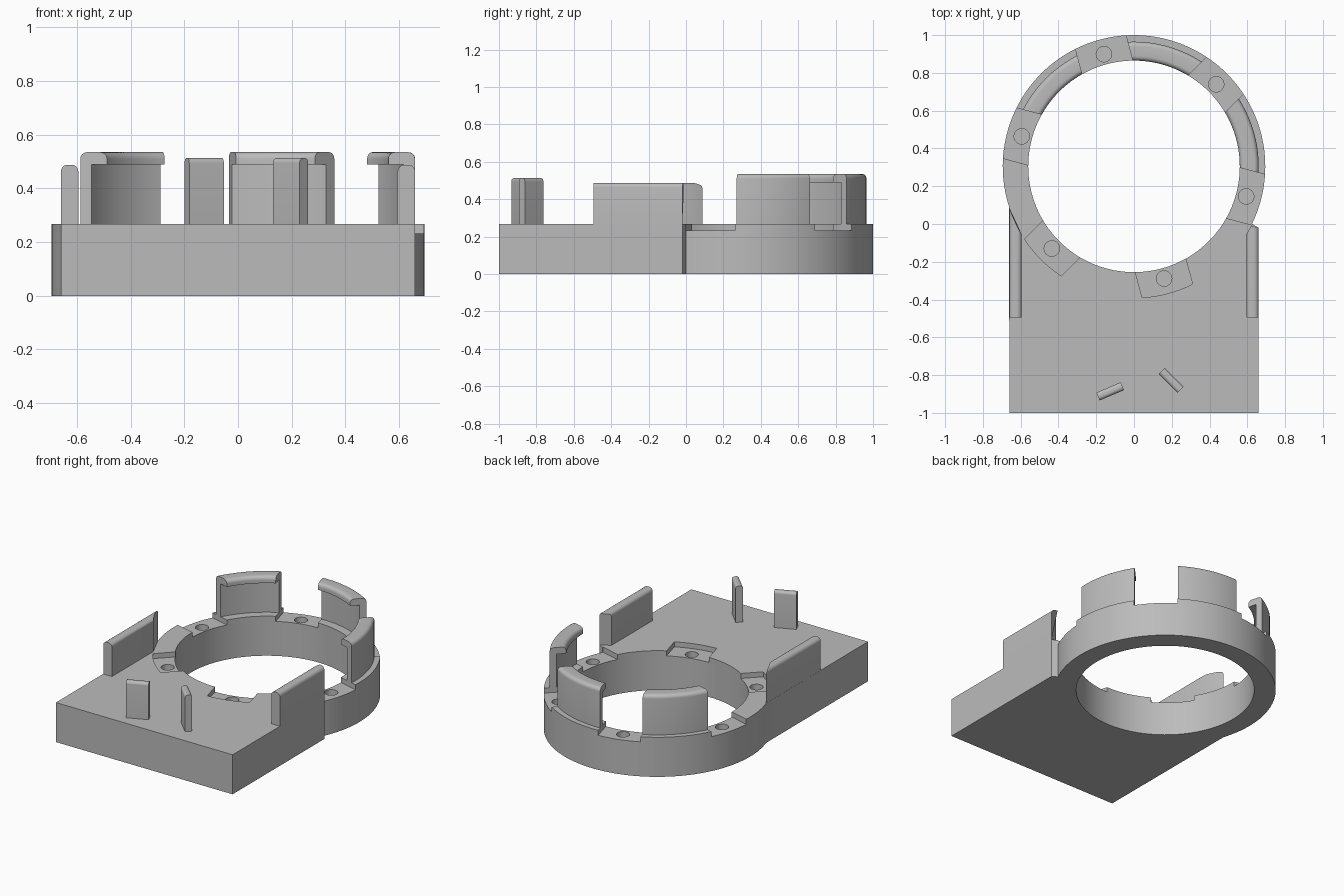
import bpy, bmesh
from math import sin, cos, asin, sqrt, pi, radians
from mathutils import Matrix

cube = bpy.data.objects.get("Cube")
if cube:
    bpy.data.objects.remove(cube)

CY, R_OUT, R_IN = 0.305, 0.695, 0.56    # ring centre and radii
TOP, FLOOR = 0.267, 0.233               # deck height and recess floor
HALF = 0.138                            # half width of a recess

grey = bpy.data.materials.new("plain grey")
grey.use_nodes = True
grey.diffuse_color = (0.5, 0.5, 0.5, 1)
grey.node_tree.nodes["Principled BSDF"].inputs["Base Color"].default_value = (0.5, 0.5, 0.5, 1)


def loft(name, sections):
    """Skin a list of equal closed sections and cap both ends."""
    bm = bmesh.new()
    rows = [[bm.verts.new(p) for p in s] for s in sections]
    n = len(rows[0])
    for a, b in zip(rows, rows[1:]):
        for i in range(n):
            j = (i + 1) % n
            bm.faces.new((a[i], a[j], b[j], b[i]))
    bm.faces.new(rows[0][::-1])
    bm.faces.new(rows[-1])
    bmesh.ops.recalc_face_normals(bm, faces=bm.faces)
    me = bpy.data.meshes.new(name)
    bm.to_mesh(me)
    bm.free()
    me.materials.append(grey)
    ob = bpy.data.objects.new(name, me)
    bpy.context.collection.objects.link(ob)
    return ob


def prism(name, outline, z0, z1):
    return loft(name, [[(x, y, z) for x, y in outline] for z in (z0, z1)])


def arc(r, a0, a1, steps, cx=0, cy=CY):
    return [(cx + r * cos(a0 + (a1 - a0) * i / steps),
             cy + r * sin(a0 + (a1 - a0) * i / steps)) for i in range(steps + 1)]


def circle(r, steps, cx=0, cy=CY):
    return arc(r, 0, 2 * pi, steps, cx, cy)[:-1]


def rounded_top(u0, u1, top, r):
    """Top edge of a profile, from u1 to u0, with both corners rounded."""
    return (arc(r, 0, pi / 2, 6, u1 - r, top - r)
            + arc(r, pi / 2, pi, 6, u0 + r, top - r))


def smooth(ob):
    bpy.ops.object.select_all(action='DESELECT')
    ob.select_set(True)
    bpy.context.view_layer.objects.active = ob
    bpy.ops.object.shade_smooth_by_angle(angle=radians(30))


def cut(ob, cutter):
    mod = ob.modifiers.new("cut", 'BOOLEAN')
    mod.operation, mod.solver, mod.object = 'DIFFERENCE', 'EXACT', cutter
    bpy.context.view_layer.objects.active = ob
    bpy.ops.object.modifier_apply(modifier=mod.name)
    bpy.data.objects.remove(cutter)


# Base: rectangular deck running into a ring
base = prism("base", [(-0.66, -1), (0.66, -1), (0.66, -0.02)]
             + arc(R_OUT, radians(-26), radians(198), 96), 0, TOP)
cut(base, prism("bore_cutter", circle(R_IN, 128), -0.1, 0.5))

# Six recesses around the ring, each with a blind screw hole
for k in range(6):
    a = radians(45 + 60 * k)
    r0, r1 = 0.5, R_OUT + 0.001
    w0, w1 = asin(HALF / r0), asin(HALF / r1)
    cut(base, prism("recess_cutter", arc(r1, a - w1, a + w1, 12)
                    + arc(r0, a + w0, a - w0, 1), FLOOR, 0.4))
    hx, hy = 0.615 * cos(a), CY + 0.615 * sin(a)
    cut(base, prism("screw_hole_cutter", circle(0.041, 24, hx, hy), 0.1, 0.4))
smooth(base)

# Three curved clips with an inward lip, standing between the recesses
profile = ([(0.617, TOP), (0.66, TOP)] + rounded_top(R_IN, 0.66, 0.535, 0.025)
           + [(R_IN, 0.49), (0.617, 0.49)])
for label, centre in (("left", 15), ("back", 75), ("right", 135)):
    sections = []
    for i in range(21):
        t = i / 10 - 1
        row = []
        for r, z in profile:
            ang = radians(centre) + t * (radians(30) - asin(HALF / r))
            row.append((r * cos(ang), CY + r * sin(ang), z))
        sections.append(row)
    smooth(loft(label + "_clip", sections))

# Side walls, trimmed where they meet the ring
wall = [(0.595, TOP), (0.66, TOP)] + rounded_top(0.595, 0.66, 0.488, 0.025)
for label, side in (("left", 1), ("right", -1)):
    ends = []
    for x, z in wall:
        y = CY - sqrt(R_OUT ** 2 - x ** 2)
        if side == 1:
            y = min(y, -0.02 - 0.26 * (x - 0.66))
        ends.append((side * x, y, z))
    smooth(loft(label + "_side_wall", [[(side * x, -0.495, z) for x, z in wall], ends]))

# Two small angled posts near the front
post = [(-0.0225, TOP), (0.0225, TOP)] + rounded_top(-0.0225, 0.0225, 0.513, 0.018)
for label, x, y, turn in (("right", -0.126, -0.886, 23), ("left", 0.196, -0.828, -45)):
    ob = loft(label + "_post", [[(u, v, z) for v, z in post] for u in (-0.07, 0.07)])
    ob.data.transform(Matrix.Translation((x, y, 0)) @ Matrix.Rotation(radians(turn), 4, 'Z'))
    smooth(ob)
